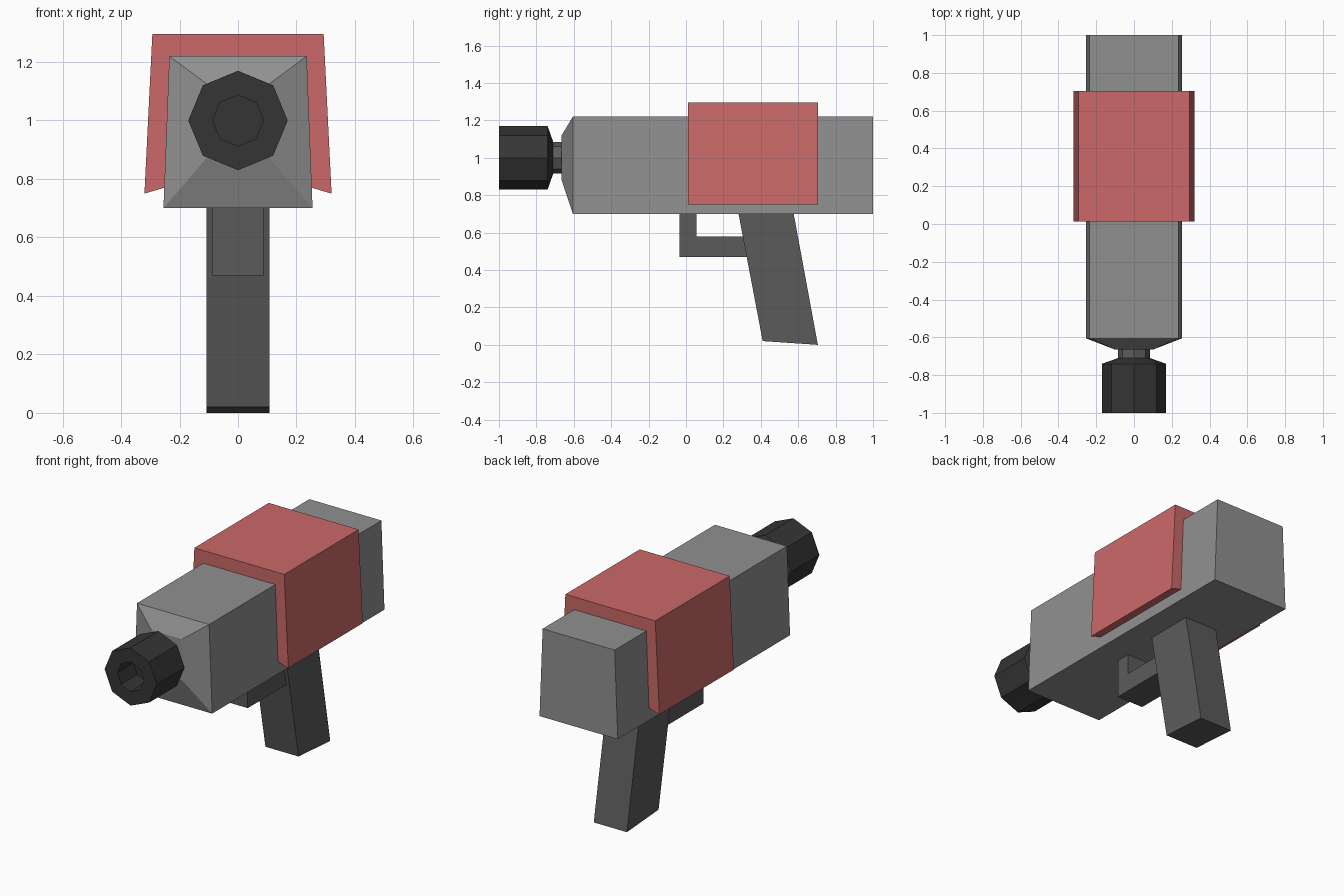
import bpy, math

if "Cube" in bpy.data.objects:
    bpy.data.objects.remove(bpy.data.objects["Cube"])

def mat(name, col):
    m = bpy.data.materials.new(name)
    m.diffuse_color = (*col, 1)
    m.use_nodes = True
    m.node_tree.nodes["Principled BSDF"].inputs["Base Color"].default_value = m.diffuse_color
    return m

GREY = mat("body grey", (0.28, 0.28, 0.28))
RED = mat("cover red", (0.60, 0.14, 0.14))
DARK = mat("grip dark grey", (0.105, 0.105, 0.105))
BLACK = mat("muzzle black", (0.036, 0.036, 0.036))

def loft(name, rings, material):
    """Skin equal-length rings of points and cap both ends."""
    n = len(rings[0])
    verts = [p for r in rings for p in r]
    faces = [[k*n + i, k*n + (i+1) % n, (k+1)*n + (i+1) % n, (k+1)*n + i]
             for k in range(len(rings) - 1) for i in range(n)]
    faces += [list(range(n))[::-1], list(range((len(rings)-1)*n, len(rings)*n))]
    me = bpy.data.meshes.new(name)
    me.from_pydata(verts, [], faces)
    ob = bpy.data.objects.new(name, me)
    bpy.context.collection.objects.link(ob)
    me.materials.append(material)
    # consistent outward normals
    import bmesh
    bm = bmesh.new()
    bm.from_mesh(me)
    bmesh.ops.recalc_face_normals(bm, faces=bm.faces)
    bm.to_mesh(me)
    bm.free()
    return ob

def along_x(name, prof, w, material):      # side profile (y, z)
    return loft(name, [[(x, y, z) for y, z in prof] for x in (-w, w)], material)

def sect(half, y):                         # mirrored half section (x, z)
    full = half + [(-x, z) for x, z in reversed(half)]
    return [(x, y, z) for x, z in full]

def octagon(r, y):
    return [(r*math.cos(i*math.pi/4), y, 1 + r*math.sin(i*math.pi/4)) for i in range(8)]

# Body with tapered nose
body = [(0.255, 0.70), (0.235, 1.22)]
loft("body", [sect([(0.10, 0.88), (0.10, 1.12)], -0.665),
              sect(body, -0.605), sect(body, 1.0)], GREY)

# Wrap-around cover
cover = [(0.252, 0.77), (0.32, 0.75), (0.293, 1.295)]
inner = [(-0.234, 1.21), (0.234, 1.21)]
ring = cover + [(-x, z) for x, z in reversed(cover)] + inner
loft("cover", [[(x, y, z) for x, z in ring] for y in (0.012, 0.705)], RED)

# Neck and hollow muzzle
loft("neck", [octagon(0.085, -0.64), octagon(0.085, -0.72)], DARK)
loft("muzzle", [octagon(0.085, -0.71), octagon(0.17, -0.74), octagon(0.17, -1.0),
                octagon(0.087, -1.0), octagon(0.087, -0.85)], BLACK)

# Slanted grip and trigger guard
along_x("grip", [(0.28, 0.705), (0.575, 0.705), (0.705, 0.0), (0.41, 0.02)], 0.108, DARK)
along_x("trigger_guard", [(-0.035, 0.705), (-0.035, 0.47), (0.34, 0.47),
                          (0.34, 0.58), (0.055, 0.58), (0.055, 0.705)], 0.088, DARK)
